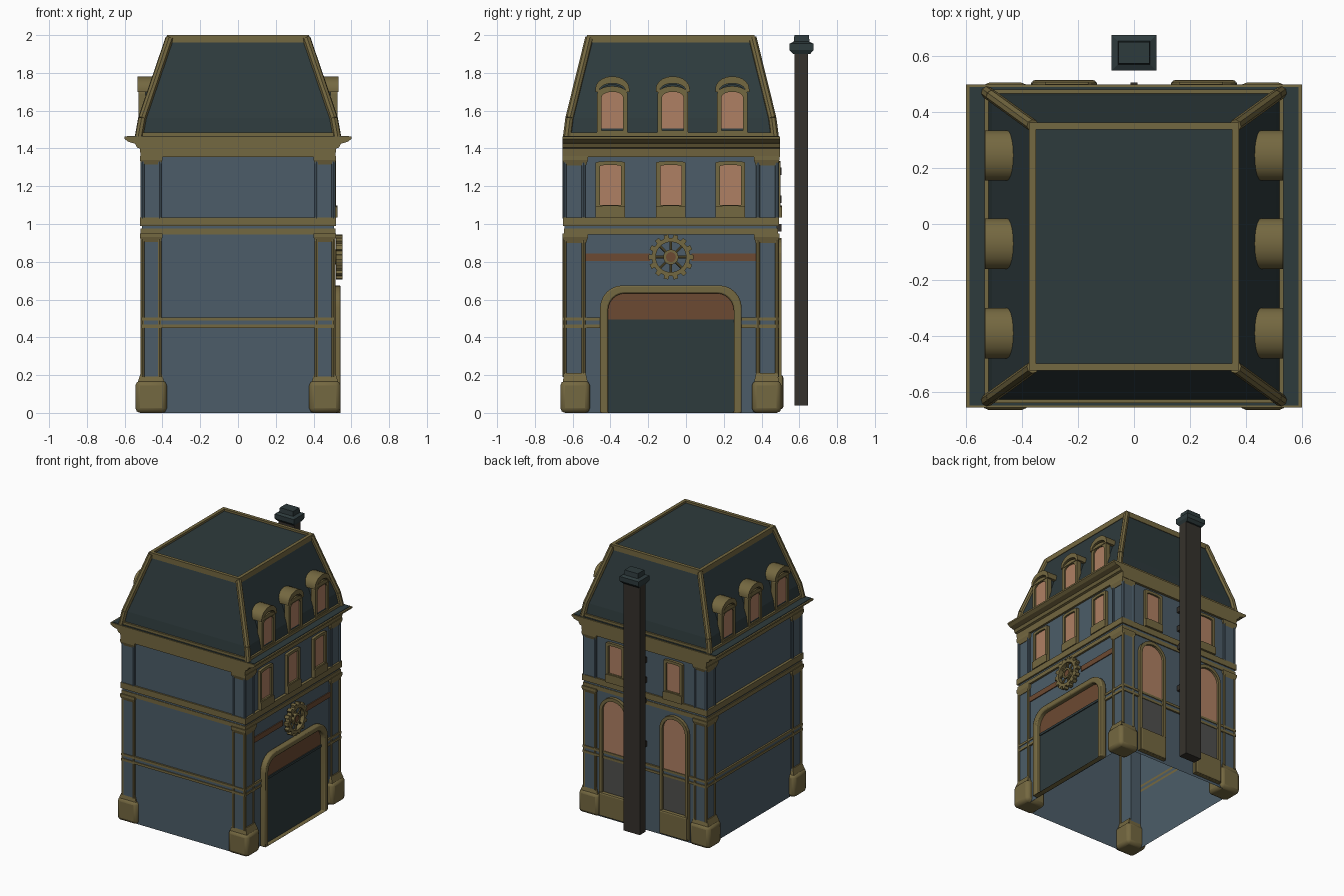
import bpy, bmesh, math
from mathutils import Vector

if "Cube" in bpy.data.objects:
    bpy.data.objects.remove(bpy.data.objects["Cube"])


def material(name, rgb):
    m = bpy.data.materials.new(name)
    m.diffuse_color = (*rgb, 1)
    m.use_nodes = True
    m.node_tree.nodes["Principled BSDF"].inputs["Base Color"].default_value = m.diffuse_color
    return m


GOLD = material("antique brass", (0.175, 0.138, 0.052))
WALL = material("slate blue", (0.072, 0.108, 0.138))
ROOF = material("dark teal", (0.027, 0.043, 0.046))
GLASS = material("warm window", (0.43, 0.215, 0.125))
COPPER = material("copper", (0.15, 0.068, 0.032))
PIPE = material("sooty brown", (0.036, 0.031, 0.025))
STEEL = material("grey panel", (0.08, 0.08, 0.075))
CY = -0.08  # building centre in y


def finish(name, bm, mat, smooth=False, bevel=0):
    bmesh.ops.recalc_face_normals(bm, faces=bm.faces)
    me = bpy.data.meshes.new(name)
    bm.to_mesh(me)
    bm.free()
    ob = bpy.data.objects.new(name, me)
    bpy.context.collection.objects.link(ob)
    me.materials.append(mat)
    if bevel:
        mod = ob.modifiers.new("bevel", 'BEVEL')
        mod.width, mod.segments = bevel, 2
    if smooth:
        bpy.ops.object.select_all(action='DESELECT')
        bpy.context.view_layer.objects.active = ob
        ob.select_set(True)
        bpy.ops.object.shade_smooth_by_angle(angle=math.radians(35))
    return ob


def loft(name, rings, mat, caps=True, closed=False, **kw):
    """Skin a list of equal-length closed rings."""
    bm = bmesh.new()
    vs = [[bm.verts.new(p) for p in r] for r in rings]
    n = len(vs[0])
    pairs = list(zip(vs, vs[1:])) + ([(vs[-1], vs[0])] if closed else [])
    for a, b in pairs:
        for i in range(n):
            j = (i + 1) % n
            bm.faces.new((a[i], a[j], b[j], b[i]))
    if caps and not closed:
        bm.faces.new(vs[0])
        bm.faces.new(vs[-1])
    return finish(name, bm, mat, **kw)


def rect(hx, hy, z, cx=0, cy=CY):
    return [(cx + sx * hx, cy + sy * hy, z) for sx, sy in ((-1, -1), (1, -1), (1, 1), (-1, 1))]


def box(name, x, y, z, mat, **kw):
    hx, hy = abs(x[1] - x[0]) / 2, abs(y[1] - y[0]) / 2
    c = (sum(x) / 2, sum(y) / 2)
    return loft(name, [rect(hx, hy, z[0], *c), rect(hx, hy, z[1], *c)], mat, **kw)


def band(name, hx, hy, z0, z1, mat, inner=0.04):
    """Moulding running round the building."""
    r = [rect(hx - inner, hy - inner, z0), rect(hx, hy, z0), rect(hx, hy, z1), rect(hx - inner, hy - inner, z1)]
    return loft(name, r, mat, closed=True)


# Facade frames: u runs along the wall, v up, w outwards
def right(u, v, w): return (w, u, v)
def left(u, v, w): return (-w, u, v)
def back(u, v, w): return (u, w, v)


def plate(name, f, pts, w0, w1, mat, **kw):
    return loft(name, [[f(u, v, w) for u, v in pts] for w in (w0, w1)], mat, **kw)


def frame(name, f, outer, inner, w0, w1, mat, **kw):
    r = [[f(u, v, w) for u, v in p] for p, w in ((outer, w0), (outer, w1), (inner, w1), (inner, w0))]
    return loft(name, r, mat, closed=True, **kw)


def arch(c, h, z0, zs, rise, n=10):
    """Outline with straight sides and an elliptical head."""
    top = [(c + h * math.cos(math.pi * i / n), zs + rise * math.sin(math.pi * i / n)) for i in range(n + 1)]
    return [(c - h, z0), (c + h, z0)] + top


def circle(c, z, r, n=32):
    return [(c + r * math.cos(2 * math.pi * i / n), z + r * math.sin(2 * math.pi * i / n)) for i in range(n)]


def rod(name, a, b, r, mat, n=8):
    a, b = Vector(a), Vector(b)
    q = (b - a).to_track_quat('Z', 'Y')
    ring = [q @ Vector((r * math.cos(2 * math.pi * i / n), r * math.sin(2 * math.pi * i / n), 0)) for i in range(n)]
    return loft(name, [[a + p for p in ring], [b + p for p in ring]], mat, smooth=True)


# Hollow walls, open at the bottom
loft("walls", [rect(0.5, 0.56, 0), rect(0.5, 0.56, 1.4)], WALL, caps=False)

# Belt courses; the low one stops either side of the gate
band("upper_belt_low", 0.515, 0.567, 0.945, 0.975, GOLD)
band("upper_belt_frieze", 0.508, 0.563, 0.975, 0.99, WALL)
band("upper_belt_high", 0.52, 0.572, 0.99, 1.035, GOLD)
for z0, z1, p, m in ((0.45, 0.468, 0.013, GOLD), (0.468, 0.488, 0.008, WALL), (0.488, 0.505, 0.013, GOLD)):
    y0, y1 = CY - 0.56 - p, CY + 0.56 + p
    box("low_belt_front", (-0.5 - p, 0.5 + p), (y0, y0 + p), (z0, z1), m)
    box("low_belt_back", (-0.5 - p, 0.5 + p), (y1 - p, y1), (z0, z1), m)
    box("low_belt_left", (-0.5 - p, -0.5), (y0, y1), (z0, z1), m)
    box("low_belt_right", (0.5, 0.5 + p), (y0, -0.44), (z0, z1), m)
    box("low_belt_right", (0.5, 0.5 + p), (0.28, y1), (z0, z1), m)

# Corner piers with pedestals, slim columns and capitals
for sx in (-1, 1):
    for sy in (-1, 1):
        cx, cy = sx * 0.46, CY + sy * 0.507
        loft("pedestal", [rect(0.083, 0.078, z, cx, cy) for z in (0, 0.17)], GOLD, smooth=True, bevel=0.025)
        loft("pedestal_cap", [rect(0.07, 0.066, 0.165, cx, cy), rect(0.055, 0.056, 0.21, cx, cy)], GOLD)
        for z0, z1 in ((0.19, 0.95), (1.03, 1.36)):
            loft("pier", [rect(0.046, 0.06, z, cx, cy) for z in (z0, z1)], WALL)
            for dx, dy in ((-0.045, 0.055), (0.045, 0.055), (0.045, -0.045)):
                px, py = cx + sx * dx, cy + sy * dy
                rod("column", (px, py, z0), (px, py, z1), 0.011, GOLD if z0 < 1 else WALL)
            loft("capital", [rect(0.05, 0.058, z1 - 0.05, cx, cy), rect(0.06, 0.068, z1 - 0.02, cx, cy),
                             rect(0.06, 0.068, z1, cx, cy)], GOLD)

# Stepped cornice, overhanging the two long sides
prof = [(0.515, 1.355), (0.52, 1.4), (0.535, 1.405), (0.545, 1.425), (0.58, 1.435), (0.6, 1.45), (0.6, 1.462)]
outline = prof + [(-x, z) for x, z in reversed(prof)]
loft("cornice", [[(x, y, z) for x, z in outline] for y in (-0.655, 0.498)], GOLD)
box("gutter", (-0.588, 0.588), (-0.648, 0.49), (1.455, 1.466), ROOF)
band("roof_foot", 0.535, 0.56, 1.462, 1.485, GOLD, inner=0.03)

# Mansard roof with brass ribs and rim
levels = [(0.525, 0.55, 1.46), (0.507, 0.537, 1.56), (0.362, 0.432, 1.985)]
loft("mansard_roof", [rect(*l) for l in levels], ROOF)
for i in range(4):
    pts = [rect(*l)[i] for l in levels]
    for a, b in zip(pts, pts[1:]):
        rod("roof_rib", a, b, 0.022, GOLD)
band("roof_rim", 0.375, 0.443, 1.96, 2.0, GOLD, inner=0.025)

# Dormers on both long sides
for f in (left, right):
    for c in (-0.39, -0.07, 0.245):
        plate("dormer_body", f, arch(c, 0.07, 1.47, 1.69, 0.05), 0.38, 0.512, ROOF)
        frame("dormer_frame", f, arch(c, 0.08, 1.47, 1.69, 0.04), arch(c, 0.057, 1.495, 1.67, 0.03), 0.49, 0.528, GOLD)
        plate("dormer_glass", f, arch(c, 0.06, 1.49, 1.67, 0.03), 0.511, 0.517, GLASS)
        frame("dormer_hood", f, arch(c, 0.09, 1.7, 1.715, 0.067), arch(c, 0.07, 1.7, 1.705, 0.04), 0.40, 0.532, GOLD, smooth=True)

# Upper windows on the right side and the back
for f, w, cs in ((right, 0.5, (-0.4, -0.08, 0.235)), (back, 0.48, (-0.24, 0.24))):
    for c in cs:
        frame("window_frame", f, arch(c, 0.078, 1.04, 1.325, 0.008), arch(c, 0.056, 1.1, 1.305, 0.008), w, w + 0.02, GOLD)
        plate("window_glass", f, arch(c, 0.058, 1.09, 1.306, 0.008), w, w + 0.007, GLASS)
        plate("window_sill", f, arch(c, 0.078, 1.035, 1.09, 0.008), w, w + 0.028, GOLD)

# Tall arched windows with lower panels on the back
for c in (-0.25, 0.25):
    frame("tall_frame", back, arch(c, 0.118, 0.02, 0.81, 0.115), arch(c, 0.095, 0.1, 0.81, 0.09), 0.48, 0.505, GOLD)
    plate("tall_glass", back, arch(c, 0.097, 0.5, 0.81, 0.092), 0.48, 0.488, GLASS)
    box("lower_panel", (c - 0.097, c + 0.097), (0.48, 0.488), (0.19, 0.46), STEEL)
    box("plinth", (c - 0.115, c + 0.115), (0.48, 0.515), (0.02, 0.2), GOLD, bevel=0.012)


# Gate: rounded brass surround, copper head panel, dark door
def gate(inset):
    y0, y1, z1, r = -0.455 + inset, 0.295 - inset, 0.675 - inset, 0.12 - inset * 0.7
    pts = [(y0, 0), (y1, 0)]
    for cy, a0 in ((y1 - r, 0), (y0 + r, 90)):
        for k in range(7):
            a = math.radians(a0 + 15 * k)
            pts.append((cy + r * math.cos(a), z1 - r + r * math.sin(a)))
    return pts


g_out, g_in = gate(0), gate(0.042)
frame("gate_surround", right, g_out, g_in, 0.5, 0.543, GOLD, smooth=True, bevel=0.008)
plate("gate_head", right, [(u, max(v, 0.49)) for u, v in gate(0.04)], 0.5, 0.508, COPPER)
box("gate_lintel", (0.5, 0.515), (-0.415, 0.255), (0.478, 0.495), ROOF)
box("gate_door", (0.5, 0.508), (-0.415, 0.255), (0, 0.48), ROOF)

# Gear emblem and copper stripes
gy, gz = -0.08, 0.825
teeth = []
for i in range(14):
    for d, r in ((-0.3, 0.102), (-0.22, 0.12), (0.22, 0.12), (0.3, 0.102)):
        a = 2 * math.pi * (i + d) / 14
        teeth.append((gy + r * math.cos(a), gz + r * math.sin(a)))
inner = [(gy + (u - gy) * 0.08 / math.hypot(u - gy, v - gz), gz + (v - gz) * 0.08 / math.hypot(u - gy, v - gz)) for u, v in teeth]
frame("gear_ring", right, teeth, inner, 0.52, 0.553, GOLD)
for i in range(8):
    a = math.pi * i / 4
    rod("gear_spoke", (0.535, gy, gz), (0.535, gy + 0.085 * math.cos(a), gz + 0.085 * math.sin(a)), 0.007, GOLD)
frame("gear_hub", right, circle(gy, gz, 0.04, 20), circle(gy, gz, 0.026, 20), 0.5, 0.55, GOLD)
plate("gear_axle", right, circle(gy, gz, 0.027, 20), 0.5, 0.543, COPPER)
for y0, y1 in ((-0.55, -0.19), (0.03, 0.39)):
    box("copper_stripe", (0.5, 0.507), (y0, y1), (0.805, 0.845), COPPER)

# Free-standing flue with cap, and wall brackets
box("flue", (-0.068, 0.068), (0.575, 0.645), (0.04, 1.93), PIPE)
loft("flue_cap", [rect(hx, hy, z, 0, 0.612) for hx, hy, z in (
    (0.068, 0.045, 1.9), (0.08, 0.063, 1.92), (0.08, 0.063, 1.955), (0.058, 0.042, 1.965), (0.055, 0.038, 2.0))], ROOF)
for z in (0.65, 0.98, 1.13, 1.28):
    box("bracket", (-0.012, 0.012), (0.47, 0.505), (z - 0.02, z + 0.02), PIPE)
